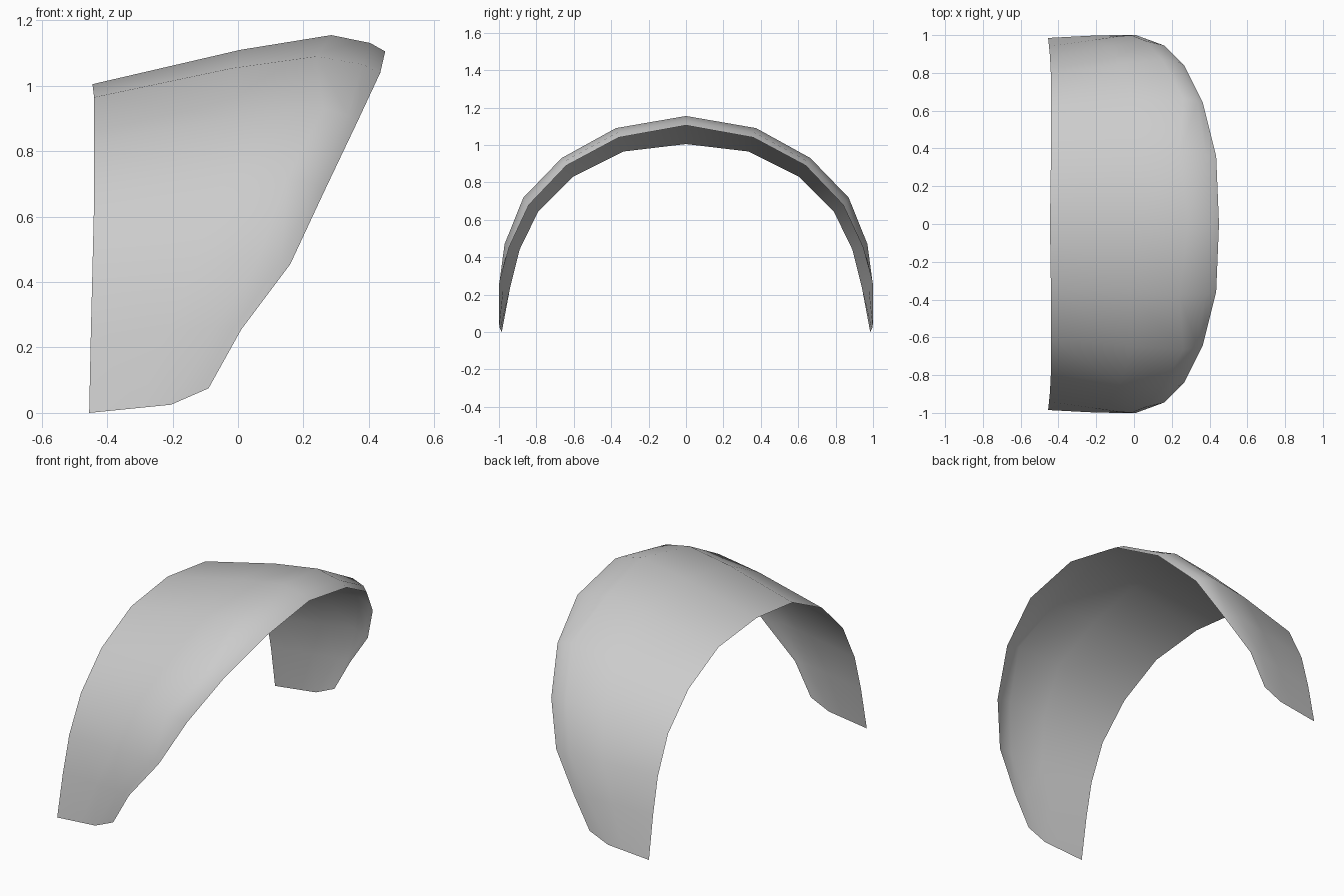
import bpy
import bmesh
from mathutils import Vector

default_cube = bpy.data.objects.get("Cube")
if default_cube:
    bpy.data.objects.remove(default_cube, do_unlink=True)

# One plain grey for the whole shell
grey = bpy.data.materials.new("light_grey")
grey.use_nodes = True
colour = (0.6, 0.6, 0.6, 1)
grey.diffuse_color = colour
grey.node_tree.nodes["Principled BSDF"].inputs["Base Color"].default_value = colour

# Half arches from the crown down to the foot: rear rim, ridge and curled front rim
rear_rim = [(-.445, 0, 1.005), (-.44, .335, .965), (-.44, .605, .83), (-.44, .79, .645),
            (-.445, .89, .44), (-.45, .94, .24), (-.455, .985, 0)]
ridge = [(.285, 0, 1.155), (.24, .375, 1.09), (.26, .665, .93), (.15, .87, .718),
         (.06, .97, .47), (-.07, .995, .26), (-.205, .998, .025)]
front_rim = [(.45, 0, 1.105), (.435, .36, 1.04), (.365, .64, .89), (.265, .84, .68),
             (.16, .945, .455), (.01, 1, .255), (-.09, 1, .075)]


def between(start, end, factor, bulge):
    """Point between two arches, pushed outward to round the shell."""
    point = start.lerp(end, factor)
    outward = Vector((0, point.y, point.z)).normalized()
    return point + outward * bulge


def cross_section(index):
    """Points across the shell from the rear rim to the front rim."""
    rear, crest, front = (Vector(arch[index]) for arch in (rear_rim, ridge, front_rim))
    bulge = .012 if index < 4 else 0
    return [rear, between(rear, crest, .62, bulge), crest,
            between(crest, front, .72, bulge), front]


# Skin the cross sections into a thin open sheet
bm = bmesh.new()
rows = [[bm.verts.new(point) for point in cross_section(index)]
        for index in range(len(ridge))]
for upper, lower in zip(rows, rows[1:]):
    for column in range(len(upper) - 1):
        face = bm.faces.new((upper[column], upper[column + 1],
                             lower[column + 1], lower[column]))
        face.smooth = True

mesh = bpy.data.meshes.new("arched_shell")
bm.to_mesh(mesh)
bm.free()
mesh.materials.append(grey)
shell = bpy.data.objects.new("arched_shell", mesh)
bpy.context.collection.objects.link(shell)

# Mirror the half arch across the crown
mirror = shell.modifiers.new("mirror_sides", "MIRROR")
mirror.use_axis = (False, True, False)
mirror.use_clip = True
